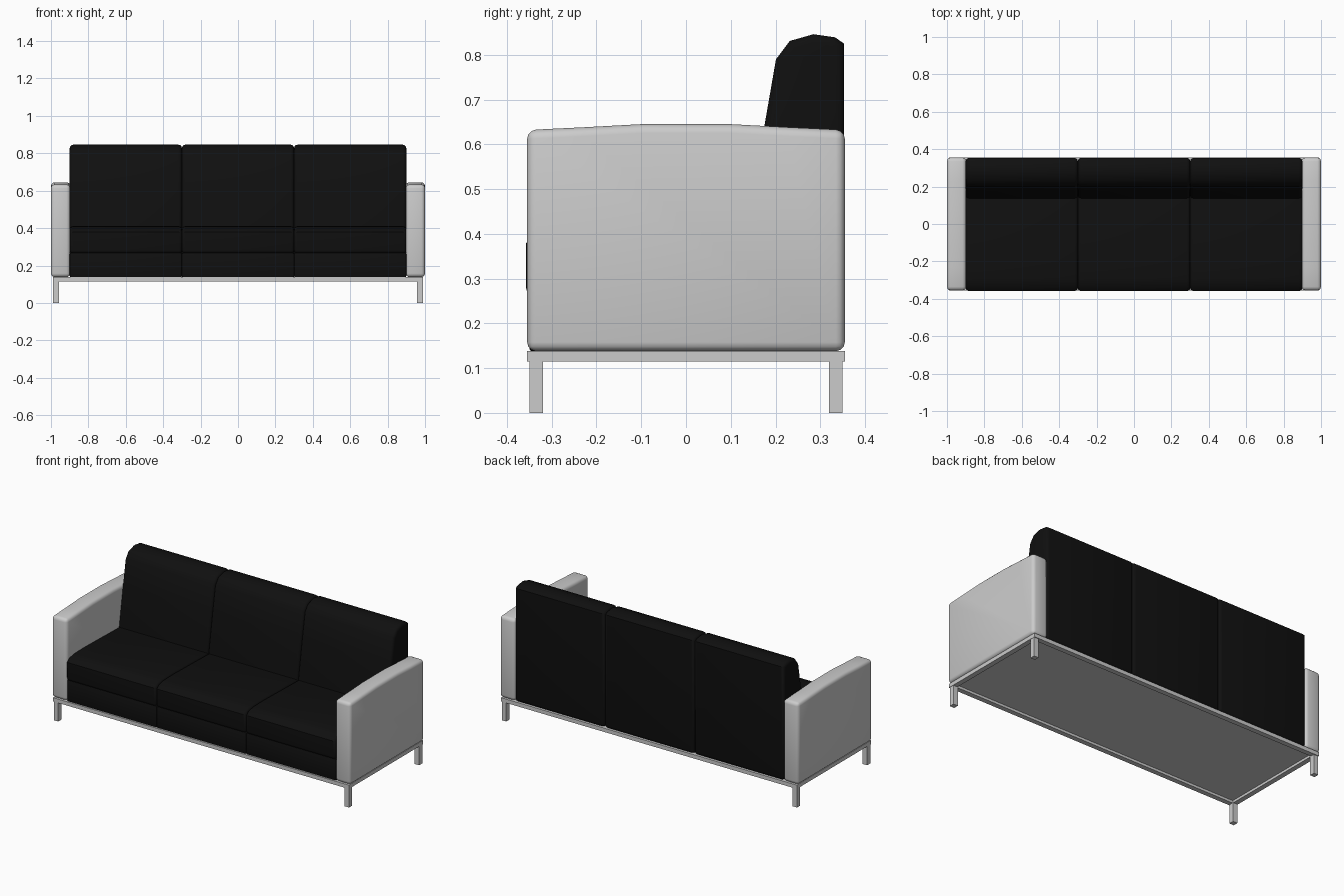
import bpy, bmesh, math

if "Cube" in bpy.data.objects:
    bpy.data.objects.remove(bpy.data.objects["Cube"])

black = bpy.data.materials.new("black_upholstery")
black.diffuse_color = (0.005, 0.005, 0.005, 1)
black.use_nodes = True
black.node_tree.nodes["Principled BSDF"].inputs["Base Color"].default_value = black.diffuse_color


def prism(name, profile, x0, x1, bevel=0.0, segments=3, mat=None):
    """Extrude a (y, z) side profile from x0 to x1 and round its hard edges."""
    bm = bmesh.new()
    face = bm.faces.new([bm.verts.new((x0, y, z)) for y, z in profile])
    ext = bmesh.ops.extrude_face_region(bm, geom=[face])
    moved = [v for v in ext["geom"] if isinstance(v, bmesh.types.BMVert)]
    bmesh.ops.translate(bm, verts=moved, vec=(x1 - x0, 0, 0))
    bmesh.ops.recalc_face_normals(bm, faces=bm.faces)
    if bevel:
        hard = [e for e in bm.edges if e.calc_face_angle(0) > math.radians(60)]
        bmesh.ops.bevel(bm, geom=hard, offset=bevel, segments=segments,
                        profile=0.5, affect='EDGES', clamp_overlap=True)
    mesh = bpy.data.meshes.new(name)
    bm.to_mesh(mesh)
    bm.free()
    obj = bpy.data.objects.new(name, mesh)
    bpy.context.collection.objects.link(obj)
    if mat:
        mesh.materials.append(mat)
    if bevel:
        bpy.ops.object.select_all(action='DESELECT')
        obj.select_set(True)
        bpy.context.view_layer.objects.active = obj
        bpy.ops.object.shade_smooth_by_angle(angle=math.radians(40))
    return obj


def box(name, x0, x1, y0, y1, z0, z1, **kw):
    return prism(name, [(y0, z0), (y1, z0), (y1, z1), (y0, z1)], x0, x1, **kw)


# Side profiles
arm_profile = [(-0.355, 0.138), (0.355, 0.138), (0.355, 0.632), (0.23, 0.638),
               (0.1, 0.645), (-0.1, 0.645), (-0.23, 0.638), (-0.355, 0.632)]
back_profile = [(0.353, 0.138), (0.353, 0.825), (0.333, 0.839), (0.285, 0.846),
                (0.232, 0.831), (0.201, 0.79), (0.175, 0.64), (0.135, 0.39),
                (0.135, 0.138)]
seat_profile = [(-0.358, 0.266), (0.16, 0.266), (0.16, 0.402), (-0.2, 0.41),
                (-0.29, 0.408), (-0.335, 0.4), (-0.358, 0.378)]

# Three upholstered bays: base, seat and back
for i, side in enumerate(("left", "middle", "right")):
    x0 = -0.9 + 0.6 * i
    x1 = x0 + 0.6
    box(f"{side}_seat_base", x0, x1, -0.35, 0.2, 0.138, 0.268,
        bevel=0.006, segments=2, mat=black)
    prism(f"{side}_seat_cushion", seat_profile, x0, x1, bevel=0.016, mat=black)
    prism(f"{side}_back_cushion", back_profile, x0, x1, bevel=0.018, mat=black)

# Arms, side rails and legs
for s, side in ((-1, "left"), (1, "right")):
    prism(f"{side}_arm", arm_profile, s * 0.897, s * 1.0, bevel=0.02)
    box(f"{side}_rail", s * 0.96, s * 0.99, -0.355, 0.355, 0.115, 0.138)
    for t, end in ((-1, "front"), (1, "back")):
        y = sorted((t * 0.32, t * 0.35))
        box(f"{end}_{side}_leg", s * 0.958, s * 0.988, *y, 0, 0.115)

# Front and back rails, underside panel
for t, end in ((-1, "front"), (1, "back")):
    y = sorted((t * 0.325, t * 0.355))
    box(f"{end}_rail", -0.96, 0.96, *y, 0.115, 0.138)
box("underside_panel", -0.96, 0.96, -0.325, 0.325, 0.13, 0.138)
